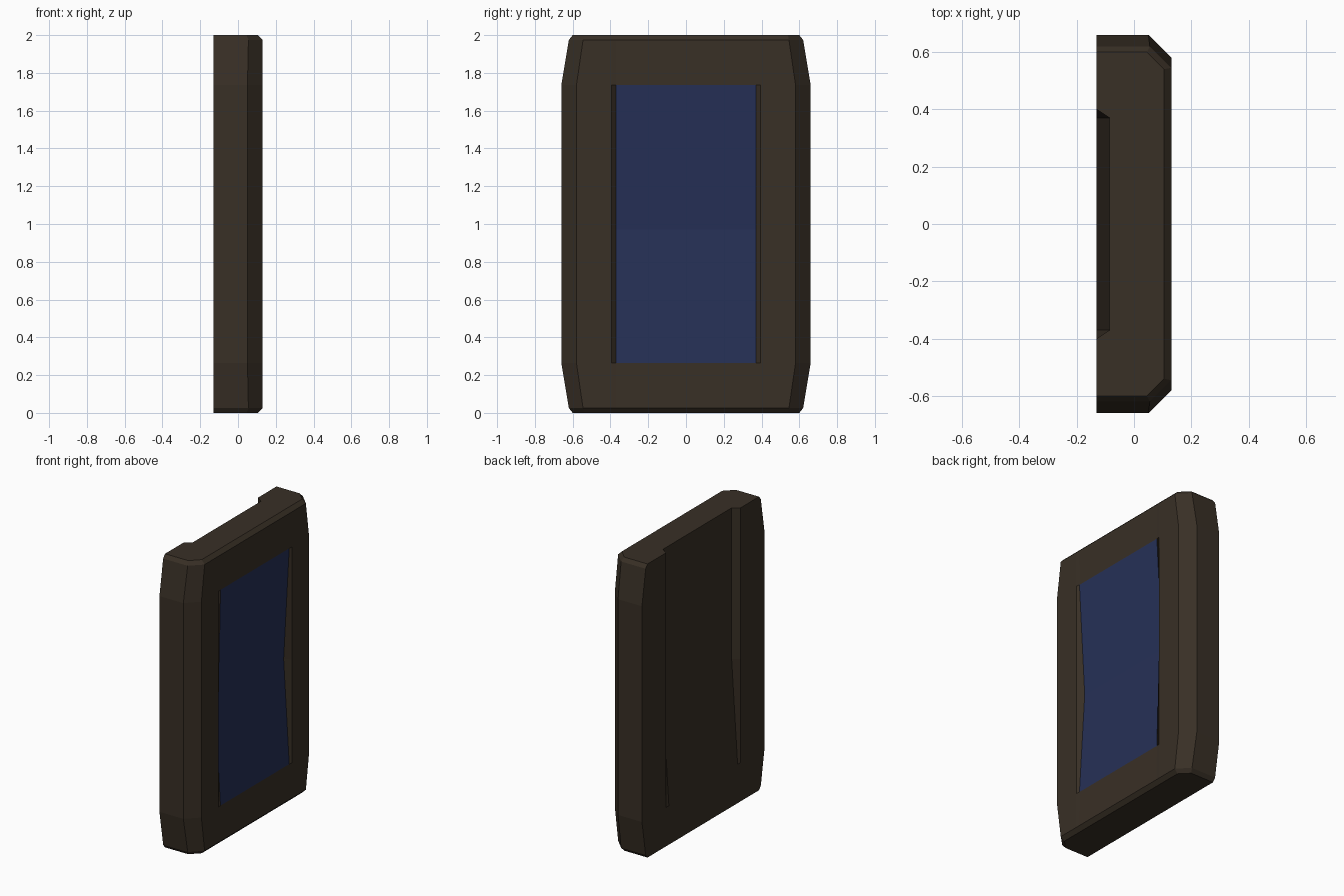
import bpy, bmesh

if "Cube" in bpy.data.objects:
    bpy.data.objects.remove(bpy.data.objects["Cube"])


def material(name, rgb):
    m = bpy.data.materials.new(name)
    m.diffuse_color = (*rgb, 1.0)
    m.use_nodes = True
    m.node_tree.nodes["Principled BSDF"].inputs["Base Color"].default_value = m.diffuse_color
    return m


BACK = -0.13
SCREEN_LOW, SCREEN_HIGH = 0.265, 1.735

# Horizontal sections from bottom to top:
# z, half width, front x, front chamfer, screen dish depth, back groove depth
SECTIONS = [
    (0.000, 0.600, 0.105, 0.060, 0.000, 0.000),
    (0.025, 0.620, 0.130, 0.075, 0.000, 0.000),
    (SCREEN_LOW, 0.660, 0.130, 0.080, 0.003, 0.000),
    (0.970, 0.660, 0.130, 0.080, 0.045, 0.045),
    (SCREEN_HIGH, 0.660, 0.130, 0.080, 0.003, 0.045),
    (1.975, 0.620, 0.130, 0.075, 0.000, 0.045),
    (2.000, 0.600, 0.105, 0.060, 0.000, 0.045),
]


def section(w, front, chamfer, dish, groove):
    """Closed outline in x, y: half profile mirrored across y = 0."""
    half = [
        (front - dish, 0.37), (front, 0.395),          # screen edge
        (front, w - chamfer), (front - chamfer, w),    # chamfered side
        (BACK, w), (BACK, 0.40), (BACK + groove, 0.37),  # back groove
    ]
    return half + [(x, -y) for x, y in reversed(half)]


# Body: loft through the sections
bm = bmesh.new()
rings = [[bm.verts.new((x, y, s[0])) for x, y in section(*s[1:])] for s in SECTIONS]
n = len(rings[0])
for lo, hi in zip(rings, rings[1:]):
    for i in range(n):
        j = (i + 1) % n
        face = bm.faces.new((lo[i], lo[j], hi[j], hi[i]))
        # Screen: centre strip of the front between its two ends
        z = face.calc_center_median().z
        if i == n - 1 and SCREEN_LOW < z < SCREEN_HIGH:
            face.material_index = 1
bm.faces.new(rings[0][::-1])
bm.faces.new(rings[-1])
bmesh.ops.recalc_face_normals(bm, faces=bm.faces)

mesh = bpy.data.meshes.new("panel_body")
bm.to_mesh(mesh)
bm.free()
mesh.materials.append(material("dark brown", (0.040, 0.029, 0.019)))
mesh.materials.append(material("navy blue", (0.019, 0.030, 0.095)))
body = bpy.data.objects.new("panel_body", mesh)
bpy.context.collection.objects.link(body)
